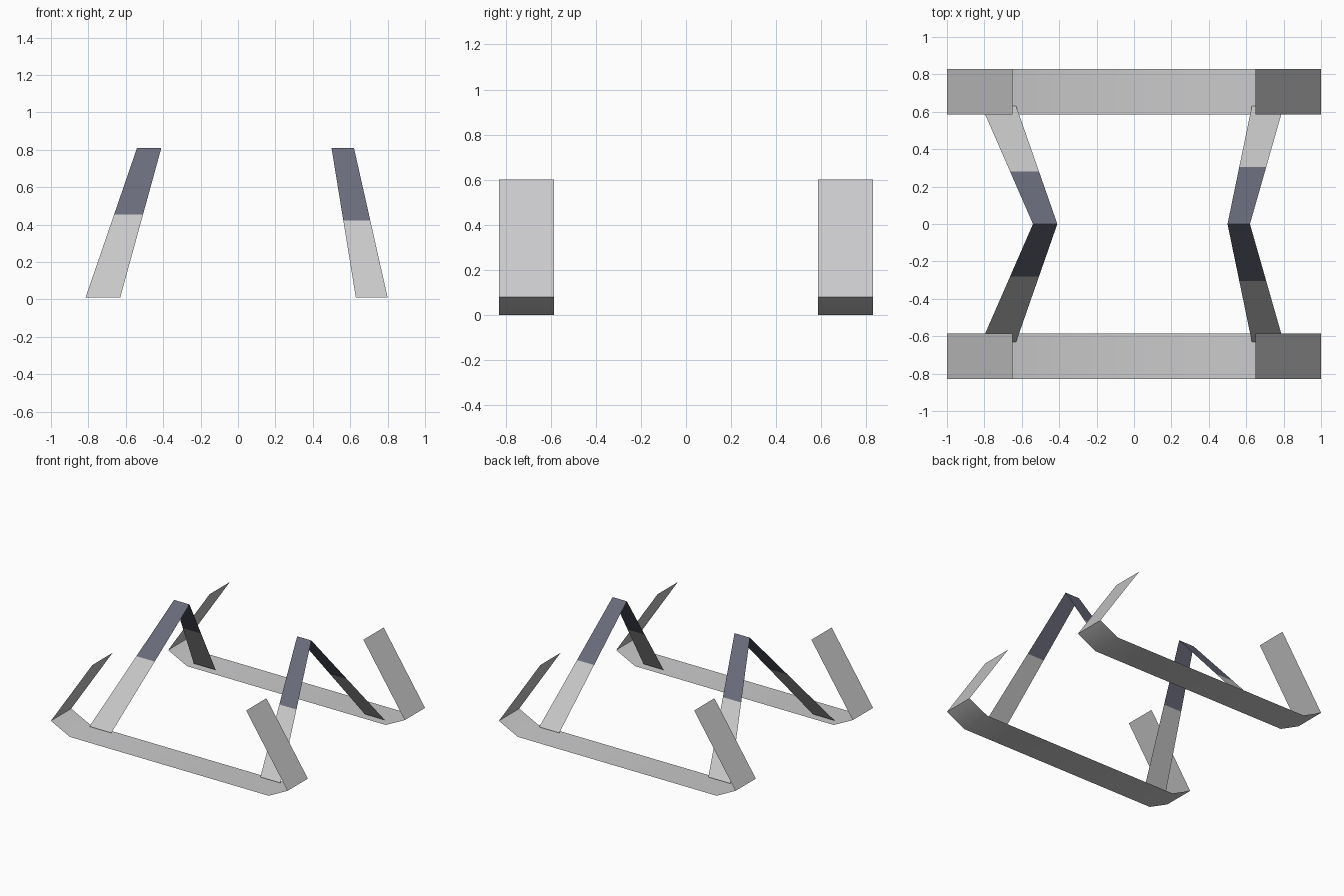
import bpy, math

if "Cube" in bpy.data.objects:
    bpy.data.objects.remove(bpy.data.objects["Cube"])


def material(name, rgb):
    m = bpy.data.materials.new(name)
    m.diffuse_color = (*rgb, 1)
    m.use_nodes = True
    m.node_tree.nodes["Principled BSDF"].inputs["Base Color"].default_value = m.diffuse_color
    return m


LIGHT = material("light_grey", (0.59, 0.59, 0.60))
DARK = material("slate_blue", (0.145, 0.152, 0.205))


def strip(name, rows, mats):
    """Thin sheet through a list of (left, right) point pairs."""
    verts = [p for row in rows for p in row]
    faces = [(2 * i, 2 * i + 1, 2 * i + 3, 2 * i + 2) for i in range(len(rows) - 1)]
    me = bpy.data.meshes.new(name)
    me.from_pydata(verts, [], faces)
    for m in mats:
        me.materials.append(m)
    ob = bpy.data.objects.new(name, me)
    bpy.context.collection.objects.link(ob)
    return ob


# Long runners: flat base, chamfered ends, flaps leaning inward
half = [(0.84, 0.0), (1.0, 0.08), (0.65, 0.60)]
profile = [(-x, z) for x, z in reversed(half)] + half
for name, y0, y1 in (("front_runner", -0.83, -0.585), ("back_runner", 0.585, 0.83)):
    ob = strip(name, [((x, y1, z), (x, y0, z)) for x, z in profile], [LIGHT])
    bpy.ops.object.select_all(action='DESELECT')
    bpy.context.view_layer.objects.active = ob
    ob.select_set(True)
    bpy.ops.object.shade_smooth_by_angle(angle=math.radians(35))

# Bent straps: inverted V from runner to runner, tapering to the ridge
Y_END, Z_LOW, Z_TOP = 0.63, 0.01, 0.81


def strap(name, foot, ridge, split):
    rows = []
    for y in (-Y_END, -split, 0, split, Y_END):
        t = abs(y) / Y_END
        z = Z_TOP + (Z_LOW - Z_TOP) * t
        rows.append([(r + (f - r) * t, y, z) for f, r in zip(foot, ridge)])
    ob = strip(name, rows, [LIGHT, DARK])
    # upper half of the strap is dark
    for p in ob.data.polygons:
        p.material_index = 1 if abs(p.center.y) < split else 0


strap("left_strap", (-0.815, -0.63), (-0.54, -0.41), 0.28)
strap("right_strap", (0.63, 0.80), (0.50, 0.62), 0.305)
